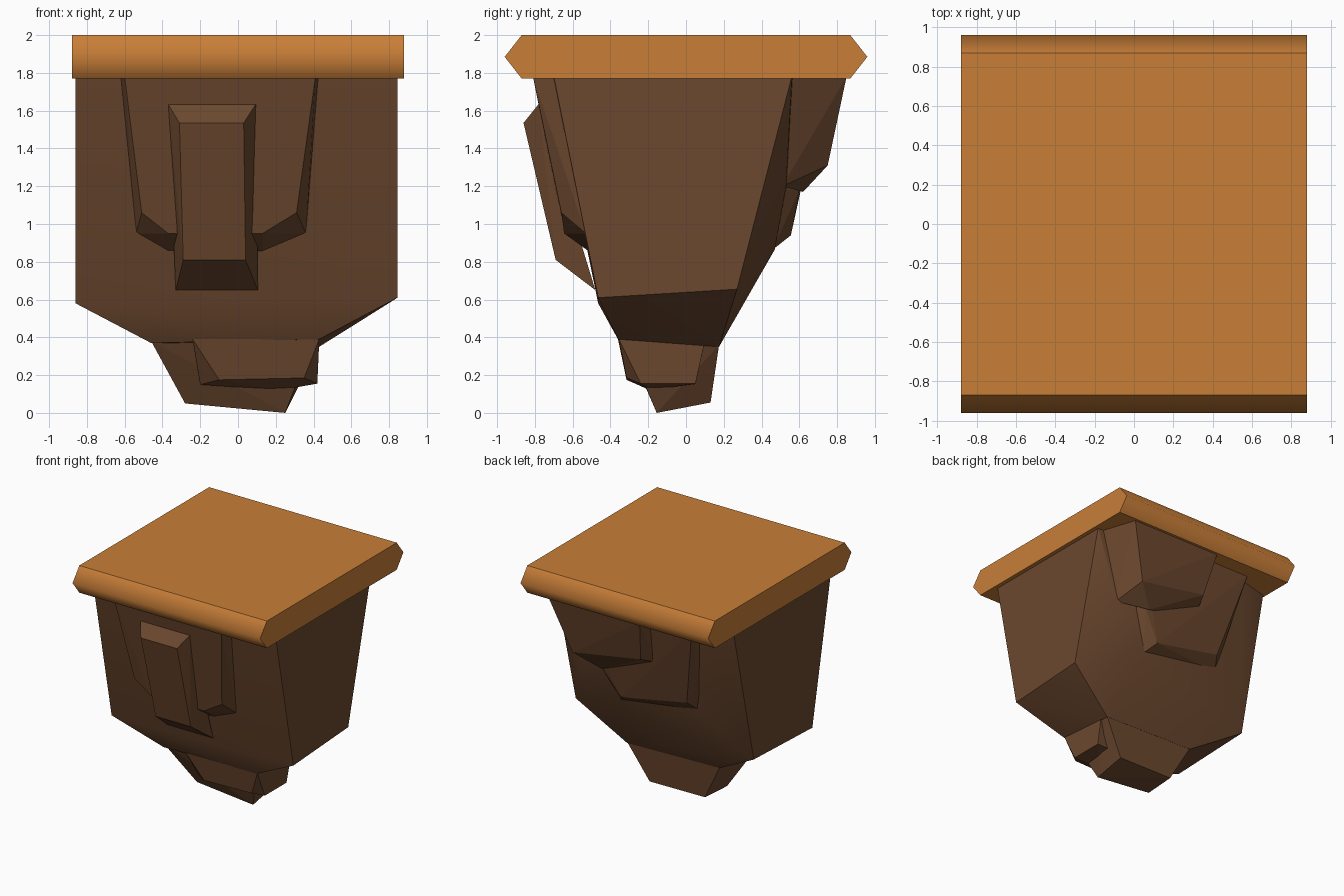
import bpy, bmesh, math

if "Cube" in bpy.data.objects:
    bpy.data.objects.remove(bpy.data.objects["Cube"])


def material(name, rgb):
    m = bpy.data.materials.new(name)
    m.diffuse_color = (*rgb, 1)
    m.use_nodes = True
    m.node_tree.nodes["Principled BSDF"].inputs["Base Color"].default_value = m.diffuse_color
    return m


ORANGE = material("orange wood", (0.58, 0.21, 0.04))
BROWN = material("dark brown rock", (0.15, 0.065, 0.028))


def finish(name, bm, mat):
    bmesh.ops.recalc_face_normals(bm, faces=bm.faces[:])
    me = bpy.data.meshes.new(name)
    bm.to_mesh(me)
    bm.free()
    me.materials.append(mat)
    ob = bpy.data.objects.new(name, me)
    bpy.context.collection.objects.link(ob)
    return ob


def chunk(name, points, smooth=False):
    """Faceted convex rock from its corner points."""
    bm = bmesh.new()
    for p in points:
        bm.verts.new(p)
    hull = bmesh.ops.convex_hull(bm, input=bm.verts[:])
    junk = {v for v in hull["geom_interior"] + hull["geom_unused"]
            if isinstance(v, bmesh.types.BMVert)}
    bmesh.ops.delete(bm, geom=list(junk), context='VERTS')
    bmesh.ops.dissolve_limit(bm, angle_limit=math.radians(3),
                             verts=bm.verts[:], edges=bm.edges[:])
    ob = finish(name, bm, BROWN)
    if smooth:
        bpy.ops.object.select_all(action='DESELECT')
        ob.select_set(True)
        bpy.context.view_layer.objects.active = ob
        bpy.ops.object.shade_smooth_by_angle(angle=math.radians(25))
    return ob


# Top slab: hexagonal profile swept along x, rounded front and back bands
bm = bmesh.new()
profile = [(-.87, 1.77), (-.96, 1.885), (-.87, 2), (.87, 2), (.96, 1.885), (.87, 1.77)]
face = bm.faces.new([bm.verts.new((-.88, y, z)) for y, z in profile])
ext = bmesh.ops.extrude_face_region(bm, geom=[face], use_keep_orig=True)
bmesh.ops.translate(bm, vec=(1.76, 0, 0),
                    verts=[g for g in ext["geom"] if isinstance(g, bmesh.types.BMVert)])
bm.normal_update()
for f in bm.faces:
    f.smooth = abs(f.normal.y) > 0.5
finish("top_slab", bm, ORANGE)

# Main body: straight sides, leaning front and bulging back, tapering to a neck
chunk("rock_body", [
    (-.86, -.71, 1.78), (.845, -.70, 1.78), (.845, .56, 1.78), (-.86, .59, 1.78),
    (-.86, -.465, .58), (.845, -.465, .61), (.845, .27, .655), (-.86, .32, .61),
    (.62, .53, 1.2), (.29, .47, .865), (-.45, .48, .97), (-.59, .66, 1.78),
    (-.46, -.34, .37), (.43, -.36, .39), (.43, .175, .35), (-.44, .175, .37),
], smooth=True)

# Front plate and the ridge on it
chunk("front_plate", [
    (-.60, -.81, 1.78), (.41, -.81, 1.78), (-.63, -.66, 1.78), (.43, -.66, 1.78),
    (-.51, -.66, 1.06), (.31, -.66, 1.06), (-.37, -.645, .95), (.13, -.645, .95),
    (-.54, -.53, .95), (.36, -.53, .95), (-.37, -.50, .845), (.13, -.50, .845),
])
chunk("front_ridge", [
    (-.31, -.86, 1.535), (.03, -.86, 1.535), (-.29, -.69, .81), (.04, -.69, .81),
    (-.37, -.78, 1.635), (.095, -.78, 1.635), (-.33, -.48, .65), (.105, -.48, .65),
])

# Two overlapping ledges on the back
chunk("back_lower_ledge", [
    (-.57, .74, 1.78), (.55, .74, 1.78), (-.62, .55, 1.78), (.6, .55, 1.78),
    (-.40, .56, 1.06), (.22, .555, .94), (.38, .60, 1.18),
    (-.46, .46, .97), (.29, .46, .865), (.43, .5, 1.18),
])
chunk("back_upper_ledge", [
    (.70, .85, 1.78), (-.16, .85, 1.78), (.80, .55, 1.78), (-.20, .6, 1.78),
    (.54, .75, 1.31), (-.10, .75, 1.42),
    (.62, .51, 1.2), (.36, .62, 1.17), (-.15, .62, 1.36), (-.12, .52, 1.3),
])

# Bottom tip and the chin lump on its front right
chunk("bottom_tip", [
    (-.46, -.32, .38), (.40, -.32, .39), (.43, .175, .36), (-.44, .175, .38),
    (-.28, -.15, .05), (.25, -.155, 0), (.25, .13, .055), (-.27, .13, .06),
])
chunk("chin_lump", [
    (-.24, -.36, .39), (.43, -.355, .39), (.43, .10, .38), (-.24, 0, .38),
    (-.10, -.315, .175), (.35, -.315, .185), (.42, -.24, .155), (.42, .05, .155),
    (-.20, -.23, .15), (.22, -.19, .12), (.2, .05, .15),
])
